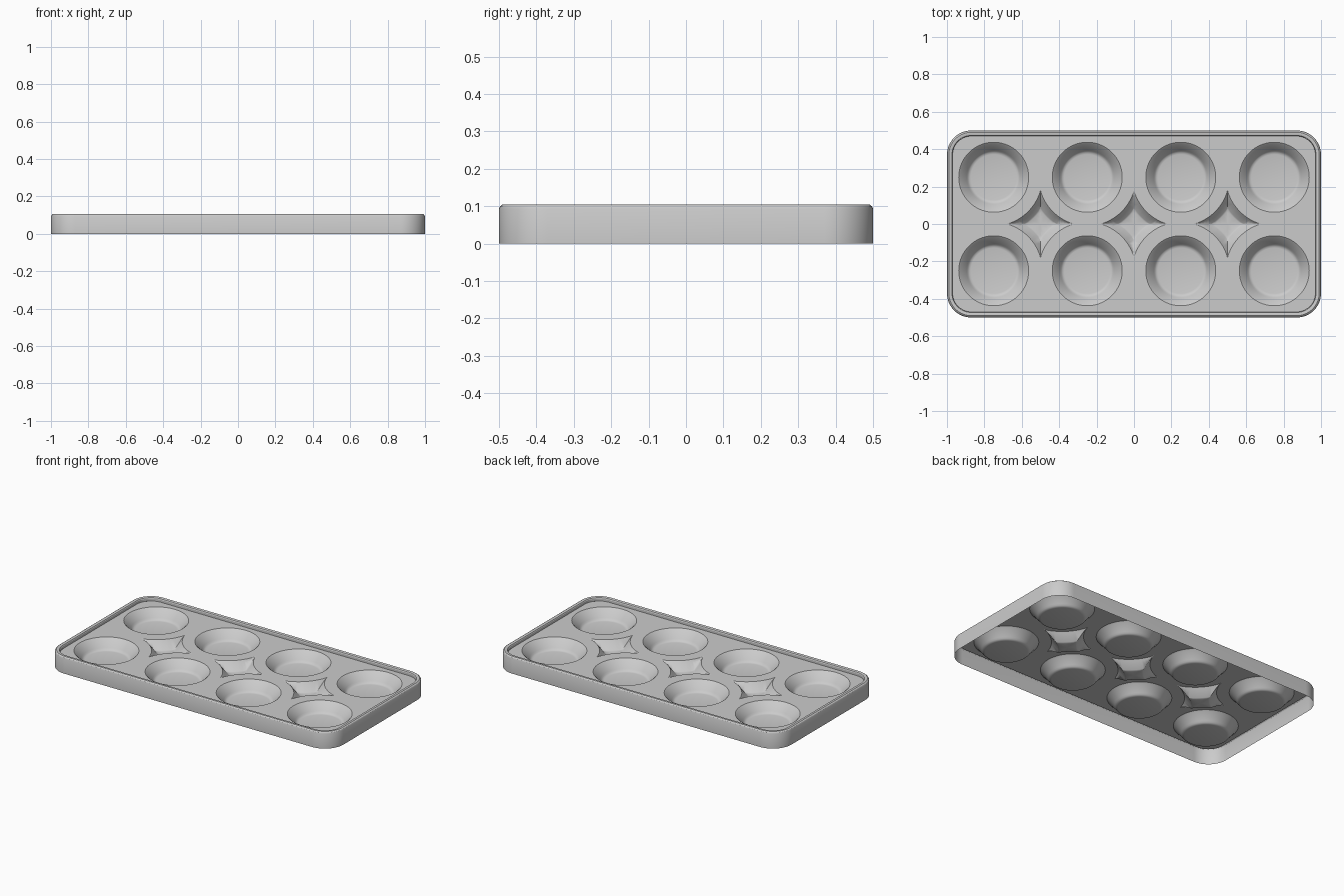
import bpy, bmesh, math

if "Cube" in bpy.data.objects:
    bpy.data.objects.remove(bpy.data.objects["Cube"])

FLOOR, BOTTOM = 0.083, 0.02
HX, HY, RAD = 0.97, 0.47, 0.10      # inner floor outline and corner radius


def finish(name, bm, mirror=False):
    me = bpy.data.meshes.new(name)
    bm.to_mesh(me)
    bm.free()
    ob = bpy.data.objects.new(name, me)
    bpy.context.collection.objects.link(ob)
    bpy.ops.object.select_all(action='DESELECT')
    ob.select_set(True)
    bpy.context.view_layer.objects.active = ob
    bpy.ops.object.shade_smooth_by_angle(angle=math.radians(28))
    if mirror:
        m = ob.modifiers.new("mirror", 'MIRROR')
        m.use_axis = (True, True, False)
    return ob


def bridge(bm, lower, upper):
    n = len(lower)
    for i in range(n):
        j = (i + 1) % n
        bm.faces.new((lower[i], lower[j], upper[j], upper[i]))


# Rim: rounded rectangle outlines stacked along a wall profile
def outline(inset, z, seg=16):
    r = 0.13 - inset
    pts = []
    for k, (sx, sy) in enumerate(((1, 1), (-1, 1), (-1, -1), (1, -1))):
        for i in range(seg + 1):
            a = math.pi / 2 * (k + i / seg)
            pts.append((sx * 0.87 + r * math.cos(a), sy * 0.37 + r * math.sin(a), z))
    return pts


bm = bmesh.new()
profile = [(0, 0), (0, 0.093), (0.003, 0.1), (0.01, 0.105),
           (0.022, 0.105), (0.027, 0.103), (0.03, 0.098), (0.03, FLOOR)]
loops = [[bm.verts.new(p) for p in outline(d, z)] for d, z in profile]
for a, b in zip(loops, loops[1:]):
    bridge(bm, a, b)
finish("rim_wall", bm)


# Floor: one polar tile per cup, clipped to its cell of the tray outline
def edge_distance(a, right, rounded):
    c, s = math.cos(a), math.sin(a)
    up = 0.22 if s > 0 else 0.25
    side = right if c > 0 else 0.25
    d = min(side / abs(c) if abs(c) > 1e-9 else 9, up / abs(s) if abs(s) > 1e-9 else 9)
    if rounded and d * c > 0.12 and d * s > 0.12:
        k = 0.12 * (c + s)
        d = k + math.sqrt(k * k - 2 * 0.12 ** 2 + RAD ** 2)
    return d


extra = math.atan2(0.22, 0.25)
angles = {round(math.tau * i / 96, 6) for i in range(96)}
for e in (extra, math.pi / 2 - extra):
    for base in (e, math.pi - e, math.pi + e, math.tau - e):
        angles.add(round(base, 6))
angles = sorted(angles)

CUP = [(0.122, BOTTOM), (0.131, BOTTOM + 0.002), (0.138, BOTTOM + 0.007),
       (0.144, BOTTOM + 0.015), (0.179, FLOOR - 0.006), (0.187, FLOOR)]
STAR = [(0.26, FLOOR), (0.266, FLOOR - 0.006), (0.298, 0.034), (0.306, 0.03), (1, 0.03)]


def star_z(r):
    if r <= STAR[0][0]:
        return FLOOR
    for (r0, z0), (r1, z1) in zip(STAR, STAR[1:]):
        if r <= r1:
            return z0 + (z1 - z0) * (r - r0) / (r1 - r0)


bm = bmesh.new()
for cx, outer in ((0.25, False), (0.75, True)):
    rings = [[bm.verts.new((cx + r * math.cos(a), 0.25 + r * math.sin(a), z)) for a in angles]
             for r, z in CUP]
    for r, _ in STAR:
        ring = []
        for a in angles:
            d = min(r, edge_distance(a, 0.22 if outer else 0.25, outer))
            in_star = math.sin(a) < 0 and not (outer and math.cos(a) > 0)
            z = star_z(d) if in_star else FLOOR
            ring.append(bm.verts.new((cx + d * math.cos(a), 0.25 + d * math.sin(a), z)))
        rings.append(ring)
    bm.faces.new(rings[0])
    for a, b in zip(rings, rings[1:]):
        bridge(bm, b, a)
    # outward order seen from above
bmesh.ops.remove_doubles(bm, verts=bm.verts, dist=1e-5)
for f in bm.faces:
    f.normal_update()
    if f.normal.z < 0:
        f.normal_flip()
finish("cup_floor", bm, mirror=True)
